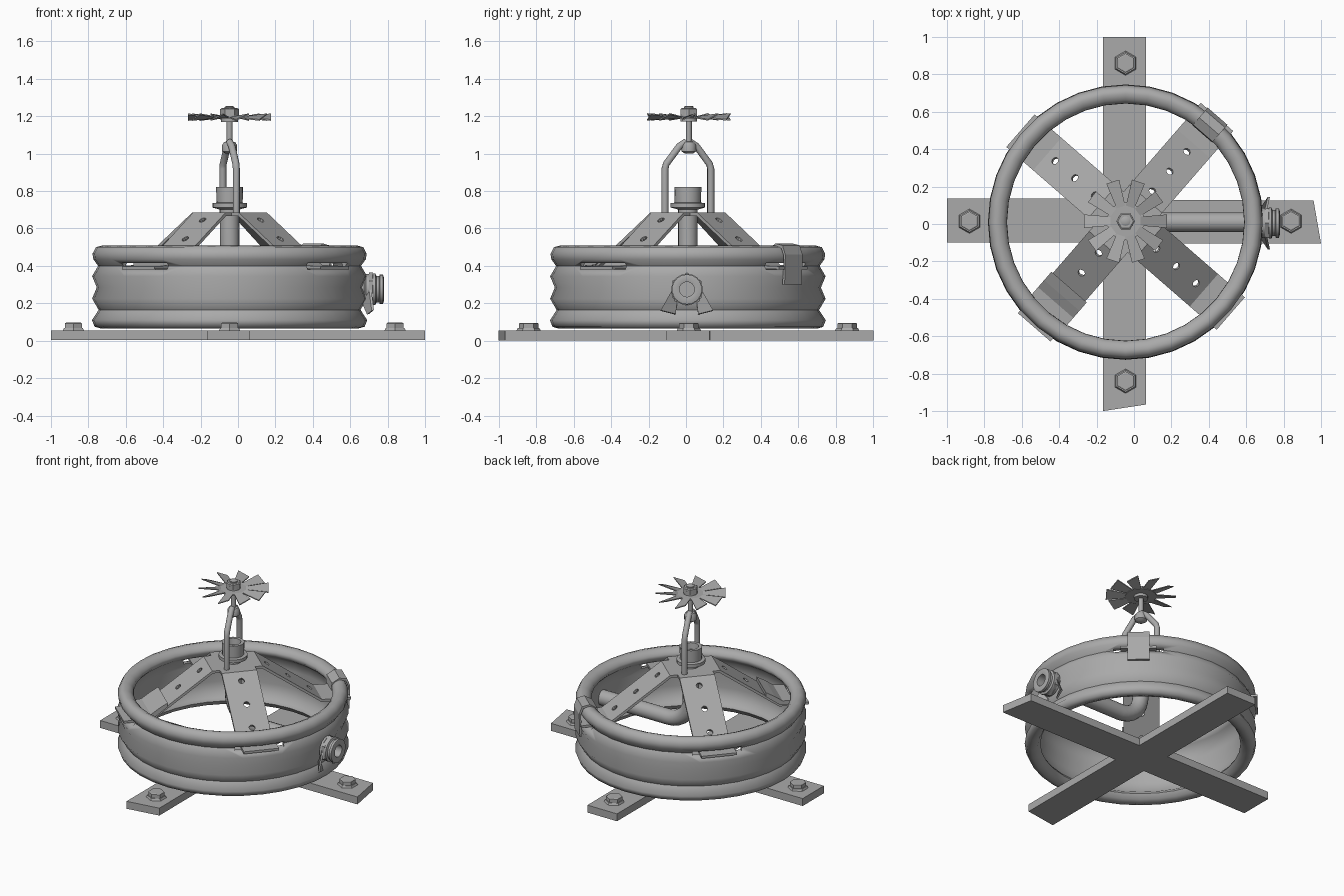
import bpy, bmesh, math
from mathutils import Vector, Matrix

if "Cube" in bpy.data.objects:
    bpy.data.objects.remove(bpy.data.objects["Cube"])

CX, CY = -0.045, 0.01
steel = bpy.data.materials.new("grey steel")
steel.diffuse_color = (0.4, 0.4, 0.4, 1)
steel.use_nodes = True
steel.node_tree.nodes["Principled BSDF"].inputs["Base Color"].default_value = steel.diffuse_color


def make(name, bm, smooth=False, loc=(0, 0, 0), rot=0):
    bmesh.ops.recalc_face_normals(bm, faces=bm.faces)
    me = bpy.data.meshes.new(name)
    bm.to_mesh(me)
    bm.free()
    me.materials.append(steel)
    ob = bpy.data.objects.new(name, me)
    ob.location = loc
    ob.rotation_euler.z = rot
    bpy.context.collection.objects.link(ob)
    if smooth:
        bpy.ops.object.select_all(action='DESELECT')
        ob.select_set(True)
        bpy.context.view_layer.objects.active = ob
        bpy.ops.object.shade_smooth_by_angle(angle=math.radians(40))
    return ob


def prism(bm, pts, vec):
    """Extrude a closed outline along vec."""
    f = bm.faces.new([bm.verts.new(p) for p in pts])
    r = bmesh.ops.extrude_face_region(bm, geom=[f])
    bmesh.ops.translate(bm, vec=vec, verts=[v for v in r['geom'] if isinstance(v, bmesh.types.BMVert)])


def lathe(profile, n, closed=False):
    """Spin (radius, height) points around z; zero radius ends become caps."""
    bm = bmesh.new()
    rings = [[bm.verts.new((r * math.cos(2 * math.pi * k / n), r * math.sin(2 * math.pi * k / n), z))
              for k in range(n)] for r, z in profile]
    pairs = list(zip(rings, rings[1:])) + ([(rings[-1], rings[0])] if closed else [])
    for a, b in pairs:
        for k in range(n):
            bm.faces.new((a[k], a[(k + 1) % n], b[(k + 1) % n], b[k]))
    if not closed:
        bm.faces.new(rings[0])
        bm.faces.new(rings[-1])
    return bm


def tube(name, pts, r, n=14):
    """Round rod swept along a path."""
    pts = [Vector(p) for p in pts]
    bm = bmesh.new()
    rings = []
    side = Vector((0.13, 0.99, 0.05))
    for i, p in enumerate(pts):
        t = (pts[min(i + 1, len(pts) - 1)] - pts[max(i - 1, 0)]).normalized()
        u = (side - t * side.dot(t)).normalized()
        w = t.cross(u)
        rings.append([bm.verts.new(p + (u * math.cos(a) + w * math.sin(a)) * r)
                      for a in (2 * math.pi * k / n for k in range(n))])
    for a, b in zip(rings, rings[1:]):
        for k in range(n):
            bm.faces.new((a[k], a[(k + 1) % n], b[(k + 1) % n], b[k]))
    bm.faces.new(rings[0])
    bm.faces.new(rings[-1])
    return make(name, bm, True, (CX, CY, 0))


def cut(ob, cutter):
    m = ob.modifiers.new("cut", 'BOOLEAN')
    m.object, m.solver = cutter, 'EXACT'
    bpy.context.view_layer.update()
    me = bpy.data.meshes.new_from_object(ob.evaluated_get(bpy.context.evaluated_depsgraph_get()))
    ob.modifiers.clear()
    ob.data = me
    bpy.data.objects.remove(cutter)


ARMS = [math.radians(a) for a in (49, 139, 229, 319)]

# base cross with slightly skewed ends, one flat outline
bm = bmesh.new()
prism(bm, [(x, y, 0.003) for x, y in [
    (-1, -0.10), (-0.165, -0.10), (-0.165, -1), (0.065, -0.965), (0.065, -0.105), (1, -0.105),
    (0.96, 0.125), (0.065, 0.13), (0.065, 1), (-0.165, 1), (-0.165, 0.135), (-1, 0.135)]], (0, 0, 0.052))
make("base_cross", bm)

# anchor bolts on hex washers
for x, y in [(-0.88, 0.015), (0.84, 0.015), (CX, 0.86), (CX, -0.84)]:
    bm = lathe([(0.068, 0.05), (0.058, 0.068), (0.052, 0.068), (0.052, 0.093), (0.045, 0.097)], 6)
    make("anchor_bolt", bm, False, (x, y, 0), math.pi / 6)

# ribbed rim with rolled lips
rim = make("rim", lathe([
    (0.655, 0.495), (0.685, 0.508), (0.715, 0.50), (0.733, 0.465), (0.728, 0.435), (0.703, 0.40),
    (0.735, 0.345), (0.71, 0.285), (0.735, 0.225), (0.70, 0.165), (0.736, 0.11), (0.722, 0.075),
    (0.69, 0.066), (0.655, 0.08), (0.636, 0.11), (0.648, 0.13), (0.675, 0.15), (0.69, 0.225),
    (0.685, 0.285), (0.69, 0.345), (0.68, 0.41), (0.65, 0.435), (0.634, 0.455), (0.636, 0.475)],
    36, True), False, (CX, CY, 0))

# foot slots through the rim
bm = bmesh.new()
for a in ARMS:
    m = Matrix.Rotation(a, 4, 'Z') @ Matrix.Translation((0.7, 0, 0.398)) @ Matrix.Diagonal((0.3, 0.32, 0.034, 1))
    bmesh.ops.create_cube(bm, size=1, matrix=m)
cut(rim, make("slot_cutter", bm, False, (CX, CY, 0)))
bpy.context.view_layer.objects.active = rim
rim.select_set(True)
bpy.ops.object.shade_smooth_by_angle(angle=math.radians(60))

# four bent support arms, each with three holes
for a in ARMS:
    bm = bmesh.new()
    prism(bm, [(r, -0.115, z) for r, z in [
        (0, 0.685), (0.165, 0.685), (0.555, 0.405), (0.745, 0.398),
        (0.745, 0.382), (0.55, 0.388), (0.16, 0.668), (0, 0.668)]], (0, 0.23, 0))
    arm = make("support_arm", bm, False, (CX, CY, 0), a)
    bm = bmesh.new()
    for r in (0.22, 0.36, 0.5):
        m = Matrix.Translation((r, 0, 0.685 - (r - 0.165) * 0.718)) @ Matrix.Rotation(0.62, 4, 'Y')
        bmesh.ops.create_cone(bm, cap_ends=True, segments=10, radius1=0.02, radius2=0.02, depth=0.08, matrix=m)
    cut(arm, make("hole_cutter", bm, False, (CX, CY, 0), a))

# clip folded over the rim, and a bent plate on the opposite arm
bm = bmesh.new()
prism(bm, [(r, -0.07, z) for r, z in [
    (0.625, 0.44), (0.63, 0.49), (0.68, 0.52), (0.73, 0.51), (0.75, 0.46), (0.745, 0.30),
    (0.73, 0.30), (0.738, 0.455), (0.72, 0.495), (0.68, 0.507), (0.645, 0.48), (0.637, 0.44)]], (0, 0.14, 0))
make("rim_clip", bm, False, (CX, CY, 0), ARMS[0])
bm = bmesh.new()
prism(bm, [(r, -0.125, z) for r, z in [
    (0.46, 0.50), (0.52, 0.465), (0.57, 0.43), (0.64, 0.425), (0.64, 0.40), (0.55, 0.405), (0.46, 0.47)]],
    (0, 0.25, 0))
make("arm_plate", bm, False, (CX, CY, 0), ARMS[2])

# feed pipe: down from the hub, round the elbow, out through the rim
path = [(0, 0, 0.72), (0, 0, 0.6), (0, 0, 0.45)]
path += [(0.17 - 0.17 * math.cos(t), 0, 0.45 - 0.17 * math.sin(t)) for t in (k * math.pi / 16 for k in range(1, 9))]
tube("feed_pipe", path + [(0.4, 0, 0.28), (0.74, 0, 0.278)], 0.052)

# threaded inlet with hex collar and open bore
inlet = make("inlet_fitting", lathe([
    (0.04, 0.02), (0.04, 0.12), (0.062, 0.125), (0.08, 0.12), (0.08, 0.103), (0.07, 0.10), (0.07, 0.085),
    (0.084, 0.08), (0.084, 0.066), (0.07, 0.062), (0.07, 0.05), (0.082, 0.045), (0.082, 0.03), (0.06, 0.02)],
    18, True), True, (0.655, 0.005, 0.275))
inlet.rotation_euler = (0, math.pi / 2, 0)
collar = make("inlet_collar", lathe([(0.058, 0), (0.09, 0), (0.09, 0.022), (0.058, 0.022)], 6, True),
              False, (0.70, 0.005, 0.275))
collar.rotation_euler = (0, math.pi / 2, 0)

# bent tabs torn outward around the inlet
bm = bmesh.new()
for s in (-1, 1):
    prism(bm, [(0.655, 0.005 + s * 0.05, 0.22), (0.70, 0.005 + s * 0.075, 0.275),
               (0.715, 0.005 + s * 0.14, 0.16), (0.69, 0.005 + s * 0.06, 0.14)], (0.012, 0, 0.004))
make("inlet_tabs", bm)

# hub socket above the arms
make("hub_socket", lathe([(0.05, 0.50), (0.05, 0.70), (0.065, 0.705), (0.092, 0.712), (0.092, 0.735), (0.07, 0.738),
                          (0.072, 0.822), (0.05, 0.822), (0.045, 0.78)], 20), True, (CX, CY, 0))

# yoke rods
for s in (-1, 1):
    tube("yoke_rod", [(-s * 0.036, s * 0.122, 0.685), (-s * 0.036, s * 0.122, 0.92),
                      (-s * 0.034, s * 0.115, 0.945), (-s * 0.012, s * 0.045, 1.04), (0, s * 0.01, 1.062)], 0.019, 10)

# spindle with yoke nut and top nuts
make("spindle", lathe([(0.022, 1.0), (0.04, 1.012), (0.04, 1.045), (0.03, 1.062), (0.016, 1.065), (0.016, 1.17),
                       (0.045, 1.17), (0.045, 1.225), (0.026, 1.228), (0.026, 1.25), (0.018, 1.254)], 12),
     True, (CX, CY + 0.005, 0))
make("top_nut", lathe([(0.05, 1.205), (0.05, 1.238), (0.042, 1.243)], 6), False, (CX, CY + 0.005, 0))

# slotted deflector: disc with ten twisted blades
bm = lathe([(0.1, 1.188), (0.1, 1.196)], 20)
for k in range(10):
    a = k * math.pi / 5
    n0 = len(bm.verts)
    prism(bm, [(0.08, -0.024, 0), (0.222, -0.036, 0), (0.222, 0.036, 0), (0.08, 0.024, 0)], (0, 0, 0.007))
    bm.verts.ensure_lookup_table()
    m = Matrix.Rotation(a, 4, 'Z') @ Matrix.Translation((0, 0, 1.189))
    for v in bm.verts[n0:]:
        if v.co.x > 0.2:
            v.co.z += v.co.y * 0.45 + 0.003
        v.co = m @ v.co
make("deflector", bm, False, (CX, CY + 0.005, 0))
